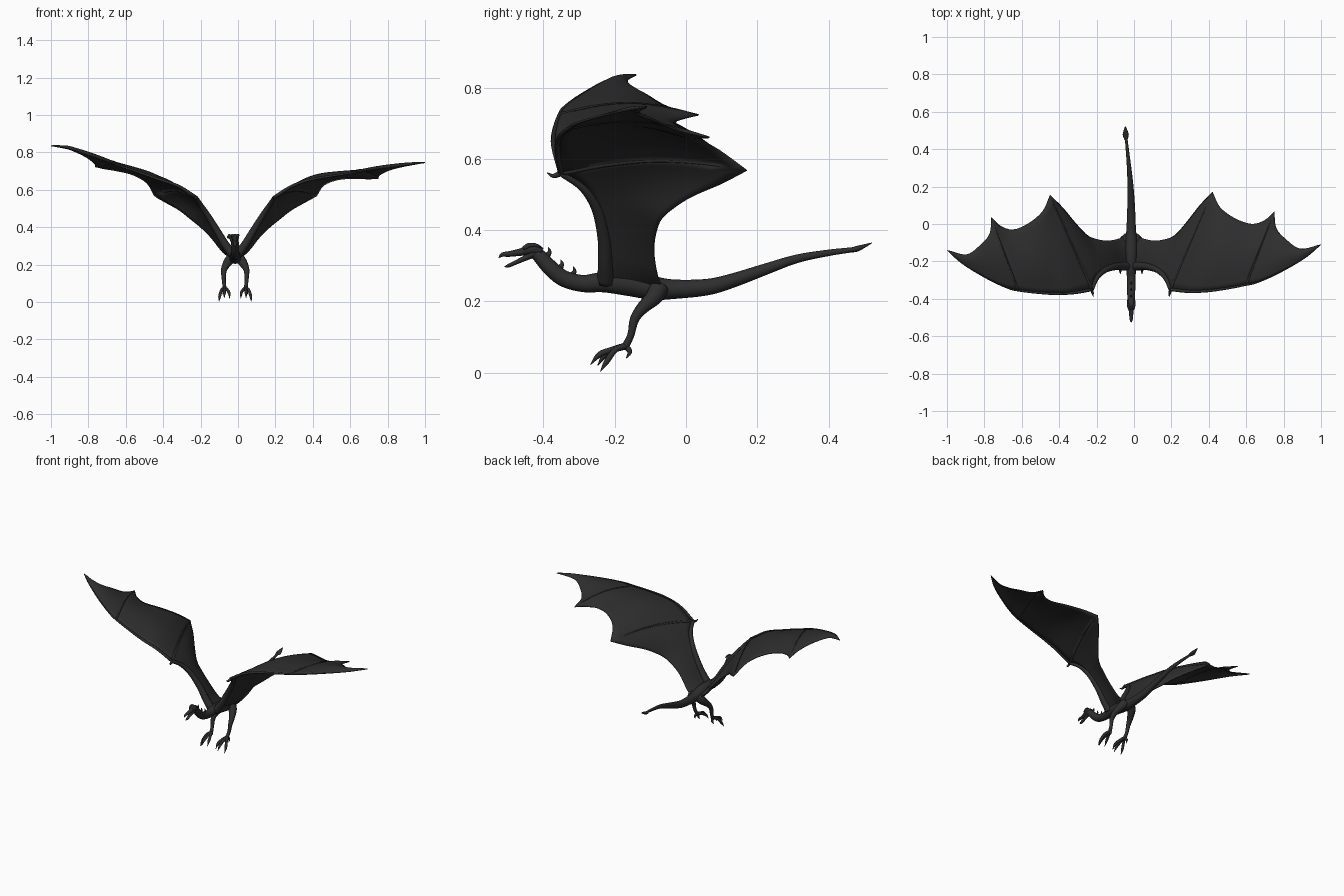
import bpy, bmesh, math
from mathutils import Vector

if "Cube" in bpy.data.objects:
    bpy.data.objects.remove(bpy.data.objects["Cube"])

CX = -0.015  # body centre line

hide = bpy.data.materials.new("charcoal hide")
hide.diffuse_color = (0.027, 0.027, 0.027, 1)
hide.use_nodes = True
hide.node_tree.nodes["Principled BSDF"].inputs["Base Color"].default_value = hide.diffuse_color


def finish(bm, name, thickness=0):
    bmesh.ops.remove_doubles(bm, verts=bm.verts, dist=0.0002)
    bmesh.ops.recalc_face_normals(bm, faces=bm.faces)
    me = bpy.data.meshes.new(name)
    bm.to_mesh(me)
    bm.free()
    me.materials.append(hide)
    for p in me.polygons:
        p.use_smooth = True
    ob = bpy.data.objects.new(name, me)
    bpy.context.collection.objects.link(ob)
    if thickness:
        mod = ob.modifiers.new("thickness", 'SOLIDIFY')
        mod.thickness = thickness
        mod.offset = 0
    return ob


def sample(pts, n):
    """Smooth curve through points (any dimension), n + 1 samples."""
    pts = [Vector(p) for p in pts]
    ext = [2 * pts[0] - pts[1]] + pts + [2 * pts[-1] - pts[-2]]
    out = []
    for k in range(n + 1):
        u = k / n * (len(pts) - 1)
        i = min(int(u), len(pts) - 2)
        t = u - i
        a, b, c, d = ext[i:i + 4]
        out.append(0.5 * (2 * b + (c - a) * t + (2 * a - 5 * b + 4 * c - d) * t * t
                          + (3 * b - a - 3 * c + d) * t ** 3))
    return out


def tube(name, pts, n=24, wide=1.0, sides=12):
    """Tapered tube through (x, y, z, radius) points; wide scales it sideways."""
    s = sample(pts, n)
    pos = [p.to_3d() for p in s]
    rad = [max(p[3], 0.001) for p in s]
    bm = bmesh.new()
    rings, side = [], None
    for i, p in enumerate(pos):
        t = (pos[min(i + 1, n)] - pos[max(i - 1, 0)]).normalized()
        if side is None:
            side = Vector((1, 0, 0)) if abs(t.x) < 0.8 else Vector((0, 0, 1))
        side = (side - t * side.dot(t)).normalized()
        up = t.cross(side)
        rings.append([bm.verts.new(p + rad[i] * (side * wide * math.cos(a) + up * math.sin(a)))
                      for a in (2 * math.pi * j / sides for j in range(sides))])
    for r, q in zip(rings, rings[1:]):
        for j in range(sides):
            k = (j + 1) % sides
            bm.faces.new((r[j], r[k], q[k], q[j]))
    bm.faces.new(rings[0])
    bm.faces.new(rings[-1])
    return finish(bm, name)


# Neck, body and tail in one sweep
tube("body", [(CX, -.44, .345, .015), (CX, -.415, .33, .019), (CX, -.385, .298, .022),
              (CX, -.345, .265, .023), (CX, -.29, .25, .024), (CX, -.23, .254, .029),
              (CX, -.16, .25, .035), (CX, -.09, .237, .033), (CX, -.03, .234, .027),
              (CX, .06, .24, .023), (-.016, .13, .258, .020), (-.02, .22, .289, .016),
              (-.027, .31, .319, .012), (-.036, .40, .336, .009), (-.043, .47, .345, .007)],
     n=90, wide=0.95, sides=16)
tube("tail_spade", [(-.043, .45, .343, .004), (-.044, .475, .346, .008),
                    (-.045, .495, .353, .006), (-.046, .522, .364, .001)], wide=2.0)

# Head with open jaws
tube("upper_jaw", [(CX, -.405, .338, .012), (CX, -.43, .347, .017), (CX, -.46, .339, .011),
                   (CX, -.495, .333, .008), (CX, -.515, .331, .006), (CX, -.526, .322, .001)],
     wide=1.25)
tube("lower_jaw", [(CX, -.425, .335, .012), (CX, -.45, .322, .008), (CX, -.48, .308, .006),
                   (CX, -.498, .300, .005), (CX, -.510, .297, .001)], wide=1.5)

# Neck spines
for y, z in ((-.395, .322), (-.36, .287), (-.325, .268)):
    tube("neck_spine", [(CX, y, z, .010), (CX, y + .012, z + .016, .006),
                        (CX, y + .008, z + .030, .001)], n=6, wide=.5, sides=8)

# Horns, legs and feet, mirrored about the centre line
for side in (-1, 1):
    def m(pts):
        return [(CX + side * x, y, z, r) for x, y, z, r in pts]

    tube("brow_horn", m([(.010, -.455, .348, .007), (.015, -.440, .357, .007),
                         (.019, -.420, .357, .004), (.020, -.405, .350, .001)]), n=10, sides=8)
    tube("leg", m([(.020, -.075, .238, .028), (.040, -.09, .212, .024),
                   (.058, -.125, .178, .017), (.062, -.145, .148, .013),
                   (.060, -.155, .105, .010), (.056, -.172, .070, .011)]), n=30)
    # three front toes and one rear toe, each ending in a claw
    for dx, dy, low in ((-.026, -.078, .020), (.002, -.098, .022), (.030, -.070, .003)):
        tube("toe", m([(.056, -.168, .075, .010), (.056 + dx * .55, -.170 + dy * .4, .064, .008),
                       (.056 + dx * .9, -.170 + dy * .75, low + .028, .008),
                       (.056 + dx, -.170 + dy, low, .001)]), n=14, sides=8)
    tube("rear_toe", m([(.056, -.17, .075, .009), (.062, -.158, .058, .007),
                        (.066, -.168, .040, .001)]), n=10, sides=8)

# Wing edges: three sections of leading edge paired with three of trailing edge
LEAD = [
    [(.0, -.225, .255), (.04, -.226, .31), (.08, -.23, .378), (.13, -.25, .46),
     (.17, -.29, .52), (.195, -.35, .56)],
    [(.195, -.35, .56), (.32, -.362, .635), (.46, -.35, .667), (.60, -.325, .688)],
    [(.60, -.325, .688), (.70, -.297, .704), (.89, -.197, .73), (1, -.11, .745)],
]
TRAIL = [
    [(-.01, -.055, .225), (.05, -.078, .265), (.11, -.09, .34), (.17, -.082, .40),
     (.22, -.06, .44), (.283, .01, .49), (.353, .10, .53), (.42, .17, .567)],
    [(.42, .17, .567), (.46, .09, .625), (.54, .03, .655), (.63, .0, .66),
     (.70, .02, .658), (.75, .065, .66)],
    [(.75, .065, .66), (.76, -.02, .68), (.81, -.08, .705), (.89, -.134, .725), (1, -.11, .745)],
]
N, ROWS = 20, 12


def clamp(v):
    return max(0, min(1, v))


def place(p, side):
    """Right wing as drawn; the left is mirrored, lifted and swept slightly."""
    x, y, z = p
    if side > 0:
        return Vector((x, y, z))
    return Vector((-.03 - x + .03 * clamp((x - .4) / .6), y - .03 * clamp((x - .2) / .4),
                   z + .09 * clamp((x - .4) / .5)))


lead = [p for s in LEAD for p in sample(s, N)]
trail = [p for s in TRAIL for p in sample(s, N)]
for side, label in ((1, "right"), (-1, "left")):
    # membrane, arched between its edges
    bm = bmesh.new()
    cols = []
    for i, (a, b) in enumerate(zip(lead, trail)):
        arch = .035 * math.sin(math.pi * clamp(i / (len(lead) - 1))) ** .7
        cols.append([place(a.lerp(b, v / ROWS) + Vector((0, 0, arch * math.sin(math.pi * v / ROWS))),
                           side) for v in range(ROWS + 1)])
    vs = [[bm.verts.new(p) for p in c] for c in cols]
    for c, d in zip(vs, vs[1:]):
        for j in range(ROWS):
            bm.faces.new((c[j], d[j], d[j + 1], c[j + 1]))
    bmesh.ops.remove_doubles(bm, verts=bm.verts, dist=.0002)
    finish(bm, label + "_wing_membrane", .005)

    # arm bone, leading finger and two finger spars following the membrane
    def bone(name, pts, r0, r1):
        n = len(pts) - 1
        tube(label + name, [(*p, r0 + (r1 - r0) * k / n) for k, p in enumerate(pts)],
             n=30, sides=8)

    bone("_wing_arm", [c[0] for c in cols[:N + 1:4]], .024, .010)
    bone("_leading_finger", [c[0] for c in cols[N + 1:3 * N + 2:5]] + [cols[-1][0]], .009, .001)
    bone("_inner_spar", cols[N][::3], .008, .002)
    bone("_outer_spar", cols[2 * N + 1][::3], .006, .002)
    # wrist claw
    w = cols[N][0]
    tube(label + "_wrist_claw", [(*w, .009), (w.x - side * .004, w.y - .022, w.z - .008, .006),
                                 (w.x - side * .008, w.y - .040, w.z + .001, .001)], n=10, sides=8)
